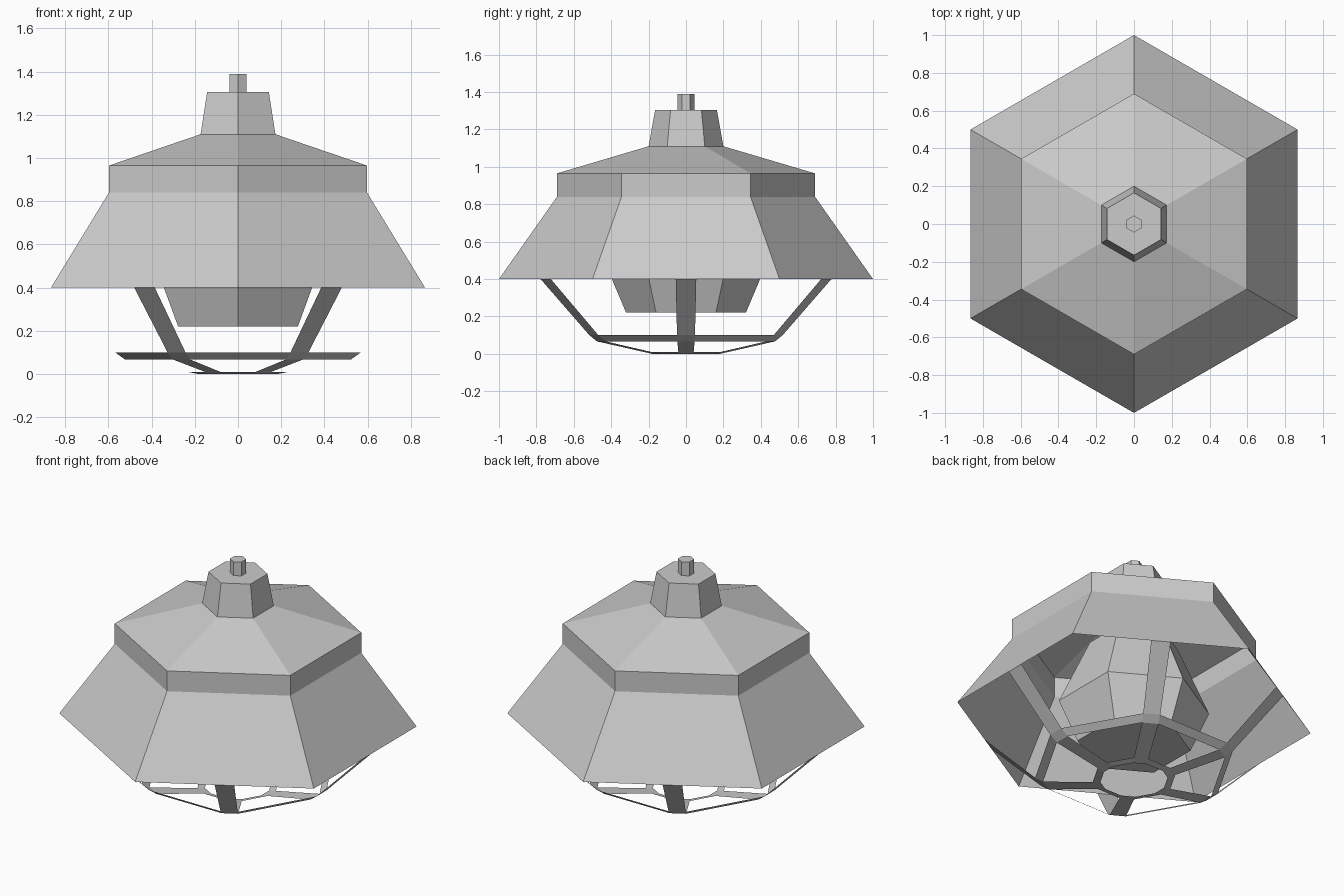
import bpy, bmesh
from math import sin, cos, pi, radians
from mathutils import Vector

cube = bpy.data.objects.get("Cube")
if cube:
    bpy.data.objects.remove(cube, do_unlink=True)

grey = bpy.data.materials.new("light_grey")
grey.use_nodes = True
tone = (0.6, 0.6, 0.6, 1)
grey.diffuse_color = tone
grey.node_tree.nodes["Principled BSDF"].inputs["Base Color"].default_value = tone


def finish(name, bm):
    mesh = bpy.data.meshes.new(name)
    bm.to_mesh(mesh)
    bm.free()
    mesh.materials.append(grey)
    obj = bpy.data.objects.new(name, mesh)
    bpy.context.collection.objects.link(obj)


def hexagon_loft(name, profile, cap_bottom=False, cap_top=False):
    """Six-sided skin through (radius, height) pairs, listed bottom to top."""
    bm = bmesh.new()
    rings = [[bm.verts.new((r * cos(pi / 2 + k * pi / 3), r * sin(pi / 2 + k * pi / 3), z))
              for k in range(6)] for r, z in profile]
    for low, high in zip(rings, rings[1:]):
        for k in range(6):
            n = (k + 1) % 6
            bm.faces.new((low[k], low[n], high[n], high[k]))
    if cap_bottom:
        bm.faces.new(rings[0][::-1])
    if cap_top:
        bm.faces.new(rings[-1])
    finish(name, bm)


# Shade, collar, stem and the lantern body hanging inside
hexagon_loft("shade", [(1, 0.4), (0.69, 0.84), (0.69, 0.965), (0.2, 1.11)])
hexagon_loft("collar", [(0.2, 1.11), (0.165, 1.305)], cap_top=True)
hexagon_loft("stem", [(0.045, 1.305), (0.045, 1.39)], cap_top=True)
hexagon_loft("lantern_body", [(0.32, 0.22), (0.425, 0.467), (0.25, 0.86)], True, True)

# Open cage of thin flat bars: (radius, half width, height) from rim to base
stations = [(0.866, 0.055, 0.4), (0.569, 0.048, 0.1), (0.523, 0.046, 0.067),
            (0.23, 0.041, 0.009), (0.185, 0.04, 0)]
hoops = (1, 3)  # spans that also run round between the bars
bm = bmesh.new()
corners = []
for r, w, z in stations:
    ring = []
    for k in range(6):
        a = radians(60 * k)
        out, side = Vector((cos(a), sin(a), 0)), Vector((-sin(a), cos(a), 0))
        ring += [bm.verts.new(out * r + side * s * w + Vector((0, 0, z))) for s in (-1, 1)]
    corners.append(ring)
for i, (high, low) in enumerate(zip(corners, corners[1:])):
    for k in range(12):
        if k % 2 == 0 or i in hoops:
            n = (k + 1) % 12
            bm.faces.new((low[k], low[n], high[n], high[k]))
finish("cage", bm)
